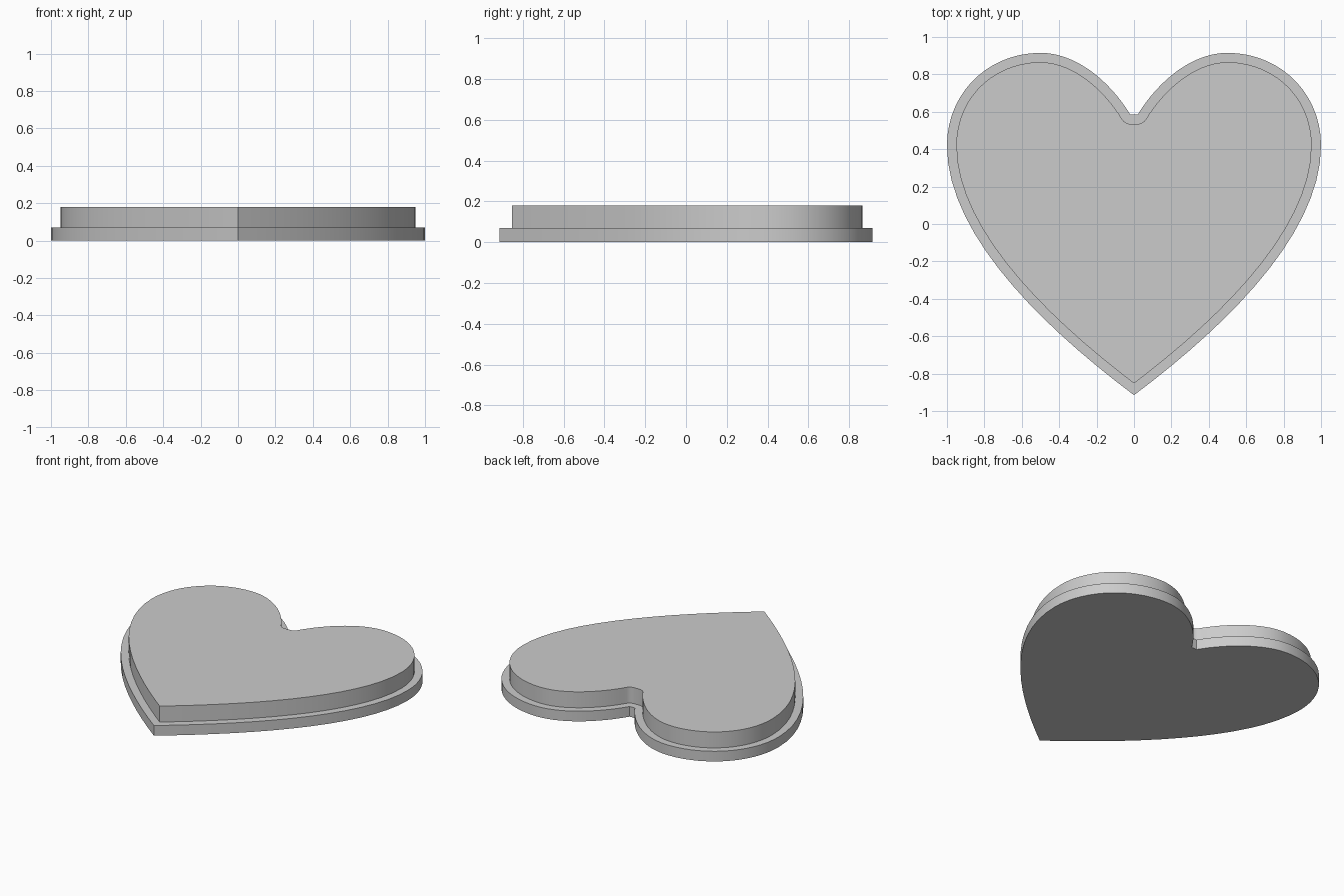
import bpy
import bmesh
import math
from mathutils import Vector
from mathutils.geometry import interpolate_bezier

cube = bpy.data.objects.get("Cube")
if cube:
    bpy.data.objects.remove(cube, do_unlink=True)

grey = bpy.data.materials.new("plain grey")
grey.use_nodes = True
grey.diffuse_color = (0.6, 0.6, 0.6, 1)
grey.node_tree.nodes["Principled BSDF"].inputs["Base Color"].default_value = (0.6, 0.6, 0.6, 1)

# Right half of the heart: tip, widest point, lobe top, notch
CURVES = [
    ((0, -0.915), (0.50, -0.54), (1, -0.05), (1, 0.42)),
    ((1, 0.42), (1, 0.70), (0.78, 0.915), (0.5, 0.915)),
    ((0.5, 0.915), (0.30, 0.915), (0.12, 0.75), (0.02, 0.585)),
]


def half_outline():
    points = []
    for a, h1, h2, b in CURVES:
        steps = interpolate_bezier(Vector(a), Vector(h1), Vector(h2), Vector(b), 16)
        points += [Vector(p[:2]) for p in steps[1 if points else 0:]]
    return points


def inset_half(points, width):
    """Move the half outline inwards, mitred at the tip and rounded at the notch."""
    result = []
    for i, p in enumerate(points):
        d = (points[min(i + 1, len(points) - 1)] - points[max(i - 1, 0)]).normalized()
        normal = Vector((-d.y, d.x))
        if i == 0:
            result.append(p + Vector((0, width / normal.y)))
        else:
            result.append(p + normal * width)
    start = math.atan2(normal.y, normal.x) % math.tau
    end = 1.5 * math.pi
    for k in range(1, 6):
        angle = start + (end - start) * k / 5
        result.append(points[-1] + width * Vector((math.cos(angle), math.sin(angle))))
    return [p for p in result if p.x > -1e-6]


def heart_slab(name, half, bottom, top):
    """Mirror the half outline and extrude it into a slab."""
    outline = half + [Vector((-p.x, p.y)) for p in reversed(half) if p.x > 1e-5]
    bm = bmesh.new()
    face = bm.faces.new([bm.verts.new((p.x, p.y, bottom)) for p in outline])
    lifted = bmesh.ops.extrude_face_region(bm, geom=[face])
    verts = [v for v in lifted["geom"] if isinstance(v, bmesh.types.BMVert)]
    bmesh.ops.translate(bm, verts=verts, vec=(0, 0, top - bottom))
    bmesh.ops.recalc_face_normals(bm, faces=bm.faces)
    mesh = bpy.data.meshes.new(name)
    bm.to_mesh(mesh)
    bm.free()
    mesh.materials.append(grey)
    obj = bpy.data.objects.new(name, mesh)
    bpy.context.collection.objects.link(obj)
    bpy.ops.object.select_all(action="DESELECT")
    obj.select_set(True)
    bpy.context.view_layer.objects.active = obj
    bpy.ops.object.shade_smooth_by_angle(angle=math.radians(30))


# Wide base and the narrower raised heart on it
outer = half_outline()
heart_slab("heart_base", outer, 0, 0.07)
heart_slab("raised_heart", inset_half(outer, 0.05), 0.07, 0.18)
